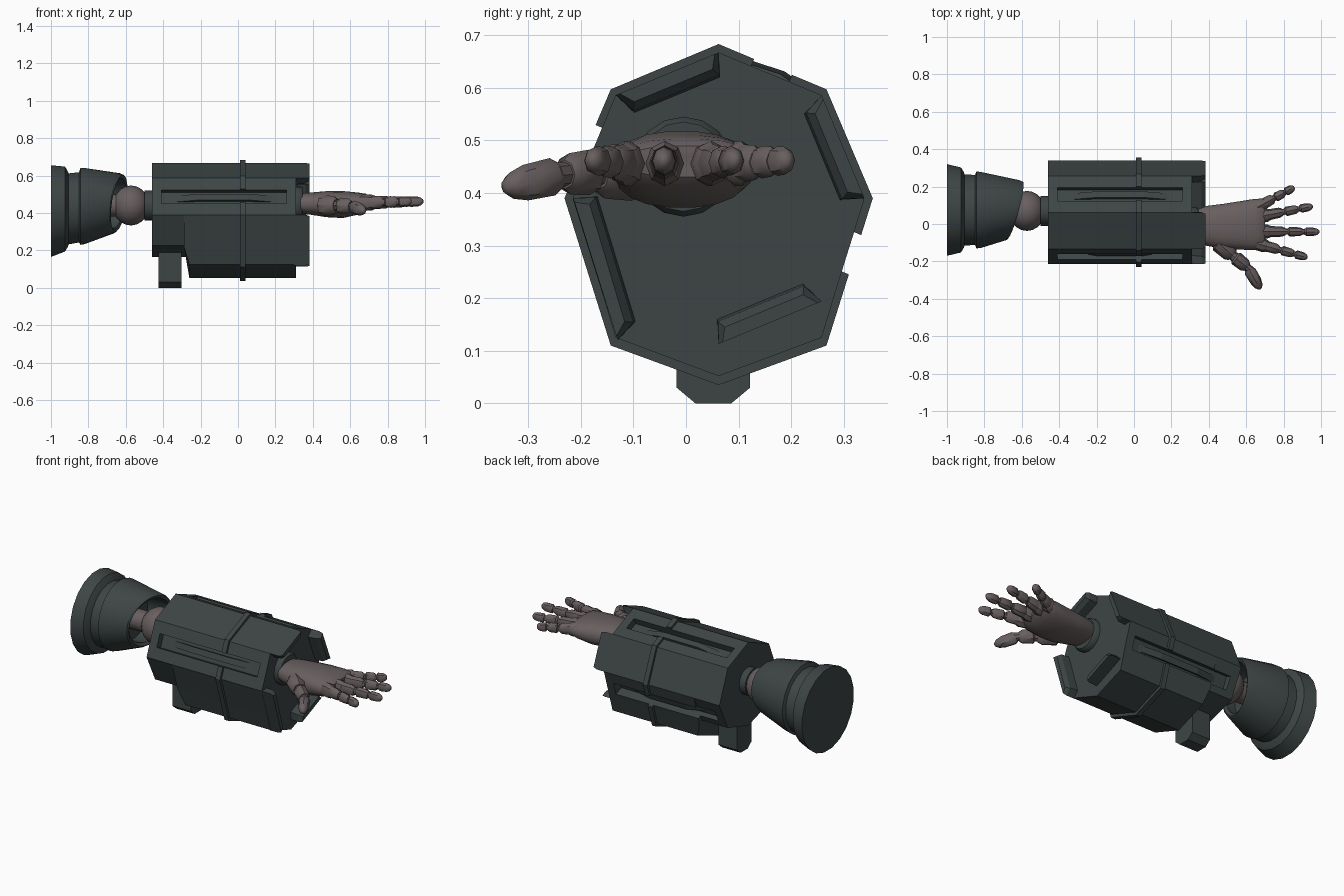
import bpy, bmesh
from math import sin, cos, pi, radians
from mathutils import Vector, Matrix

if "Cube" in bpy.data.objects:
    bpy.data.objects.remove(bpy.data.objects["Cube"])


def material(name, rgb):
    m = bpy.data.materials.new(name)
    m.diffuse_color = (*rgb, 1)
    m.use_nodes = True
    m.node_tree.nodes["Principled BSDF"].inputs["Base Color"].default_value = m.diffuse_color
    return m


ARMOR = material("dark_armor", (0.048, 0.06, 0.06))
SKIN = material("hand_grey", (0.14, 0.115, 0.115))
CY, CZ, R = 0.062, 0.39, 0.277          # casing axis and radius


def finish(name, bm, mat, smooth=None):
    bmesh.ops.recalc_face_normals(bm, faces=bm.faces)
    me = bpy.data.meshes.new(name)
    bm.to_mesh(me)
    bm.free()
    ob = bpy.data.objects.new(name, me)
    bpy.context.collection.objects.link(ob)
    me.materials.append(mat)
    if smooth:
        bpy.ops.object.select_all(action='DESELECT')
        ob.select_set(True)
        bpy.context.view_layer.objects.active = ob
        bpy.ops.object.shade_smooth_by_angle(angle=radians(smooth))
    return ob


def loft(name, rings, mat, smooth=None):
    """Skin a list of point rings and cap both ends."""
    bm = bmesh.new()
    vs = [[bm.verts.new(p) for p in r] for r in rings]
    n = len(vs[0])
    for a, b in zip(vs, vs[1:]):
        for i in range(n):
            bm.faces.new((a[i], a[(i + 1) % n], b[(i + 1) % n], b[i]))
    bm.faces.new(vs[0])
    bm.faces.new(vs[-1])
    return finish(name, bm, mat, smooth)


def prism(name, pts, x0, x1, mat=ARMOR):
    """Extrude a (y, z) profile along x; x0 may depend on z."""
    f = x0 if callable(x0) else (lambda z: x0)
    return loft(name, [[(f(z), y, z) for y, z in pts],
                       [(x1, y, z) for y, z in pts]], mat)


def ring(x, yc, ry, zc, rz, n, power=1.0):
    out = []
    for i in range(n):
        a = 2 * pi * (i + 0.5) / n
        c, s = cos(a), sin(a)
        out.append((x, yc + ry * abs(c) ** power * (1 if c > 0 else -1),
                    zc + rz * abs(s) ** power * (1 if s > 0 else -1)))
    return out


def limb(name, p0, p1, prof, n=8, flat=1.0, mat=SKIN):
    """Turned part along p0 -> p1 from (fraction, radius) pairs."""
    p0, p1 = Vector(p0), Vector(p1)
    d = (p1 - p0).normalized()
    side = d.cross(Vector((0, 0, 1))).normalized()
    up = side.cross(d)
    rings = [[p0.lerp(p1, t) + side * r * flat * cos(2 * pi * i / n) + up * r * sin(2 * pi * i / n)
              for i in range(n)] for t, r in prof]
    return loft(name, rings, mat, 40)


def mirrored(half):
    """Mirror a (dy, z) half profile, top to bottom, about the casing axis."""
    return [(CY + y, z) for y, z in half] + \
           [(CY - y, z) for y, z in reversed(half) if y > 0]


# Octagonal casing, lower housing and centre band
S = R * 0.7071
casing = prism("casing", mirrored([(0, CZ + R), (S, CZ + S), (R, CZ), (S, 0.225), (0, 0.165)]), -0.46, 0.31)
housing = prism("lower_housing",
                mirrored([(R, 0.388), (0.226, 0.225), (S, 0.125), (0, 0.052)]),
                lambda z: -0.29 if z > 0.2 else -0.26, 0.31)
band = prism("centre_band",
             mirrored([(0, 0.683), (0.205, 0.597), (0.293, 0.39), (0.205, 0.11), (0, 0.035)]), 0.01, 0.04)

# Long slots cut into three facets, each with a recessed handle
SLOTS = (67.5, -22.5, 157.5)
APO = R * cos(pi / 8)


def facet_matrix(deg):
    return Matrix.Translation((0, CY, CZ)) @ Matrix.Rotation(radians(deg), 4, 'X')


bm = bmesh.new()
for deg in SLOTS:
    m = facet_matrix(deg) @ Matrix.Translation((-0.075, APO + 0.02, 0)) @ Matrix.Diagonal((0.67, 0.12, 0.078, 1))
    bmesh.ops.create_cube(bm, size=1, matrix=m)
cutter = finish("slot_cutter", bm, ARMOR)
cutter.hide_render = True
cutter.display_type = 'WIRE'
for ob in (casing, housing, band):
    b = ob.modifiers.new("slots", 'BOOLEAN')
    b.object = cutter
    b.operation = 'DIFFERENCE'
    b.solver = 'EXACT'

for k, deg in enumerate(SLOTS):
    m = facet_matrix(deg)
    path = [(-0.36, APO - 0.045), (-0.2, APO - 0.01), (0.05, APO - 0.01), (0.21, APO - 0.045)]
    loft(f"recessed_handle_{k + 1}",
         [[m @ Vector((x, r + dr, t)) for dr, t in ((0, -0.02), (0, 0.015), (-0.02, 0.015), (-0.02, -0.02))]
          for x, r in path], ARMOR)

# Alternate facets carry tabs past the front face
for k, deg in enumerate((22.5, -67.5, 202.5, 112.5)):
    m = facet_matrix(deg)
    h = R * sin(pi / 8)
    lo = h + (0.07 if deg == 202.5 else 0)   # front tab runs down along the housing
    tilt = 0.024 if deg == 202.5 else 0

    def sec(x, depth, inset):
        return [m @ Vector((x, r, t)) for r, t in
                ((APO, -h + inset), (APO + tilt, lo - inset),
                 (APO + tilt - depth, lo - 0.02 - inset), (APO - depth, -h + 0.015 + inset))]
    loft(f"front_tab_{k + 1}", [sec(0.30, 0.045, 0), sec(0.36, 0.04, 0), sec(0.382, 0.025, 0.008)], ARMOR)

# Grip foot under the rear
prism("grip_foot", [(-0.018, 0.2), (-0.018, 0.03), (0.018, 0), (0.086, 0), (0.122, 0.03), (0.122, 0.2)], -0.425, -0.302)

# Rear neck, ball joint and flared shoulder cup with a slanted hollow mouth
AY, AZ = 0.07, 0.44
limb("rear_neck", (-0.5, AY, AZ), (-0.44, AY, AZ), [(0, 0.08), (1, 0.08)], 16, mat=ARMOR)
limb("ball_joint", (-0.67, AY, AZ), (-0.475, AY, AZ),
     [(0.5 - 0.5 * cos(pi * i / 10), max(0.107 * sin(pi * i / 10), 0.004)) for i in range(11)], 20)


def cup_ring(x, zc, r, slant):
    return [(px + slant * (0.04 * cos(2 * pi * (i + .5) / 20) + 0.02 * sin(2 * pi * (i + .5) / 20)), py, pz)
            for i, (px, py, pz) in enumerate(ring(x, 0.075, r, zc, r, 20))]


loft("shoulder_cup", [cup_ring(*c) for c in (
    (-1, 0.41, 0.248, 0), (-0.925, 0.421, 0.23, 0), (-0.91, 0.42, 0.205, 0), (-0.905, 0.422, 0.192, 0),
    (-0.85, 0.43, 0.19, 0), (-0.842, 0.435, 0.208, 0), (-0.82, 0.437, 0.206, 0), (-0.65, 0.452, 0.162, 0.8),
    (-0.635, 0.452, 0.152, 1), (-0.645, 0.452, 0.135, 1), (-0.75, 0.447, 0.135, 0))], ARMOR, 30)
limb("shoulder_pin", (-0.78, AY, AZ), (-0.6, AY, AZ), [(0, 0.06), (1, 0.06)], 12)

# Wrist and palm
limb("wrist_collar", (0.3, -0.005, 0.45), (0.345, -0.005, 0.45), [(0, 0.095), (0.7, 0.095), (1, 0.085)], 16, mat=ARMOR)
loft("palm", [ring(*p, 20, 0.85) for p in (
    (0.30, -0.01, 0.075, 0.45, 0.05), (0.39, -0.01, 0.108, 0.45, 0.06), (0.47, -0.012, 0.12, 0.447, 0.07),
    (0.56, -0.008, 0.13, 0.445, 0.073), (0.64, -0.003, 0.138, 0.45, 0.06), (0.685, 0, 0.135, 0.458, 0.045),
    (0.70, 0, 0.115, 0.46, 0.03))], SKIN, 40)

# Fingers: knuckle, three segments and a thin core through the gaps
SEG = [(0, 0.7), (0.12, 1), (0.8, 0.92), (1, 0.65)]
TIP = [(0, 0.7), (0.12, 1), (0.6, 0.95), (0.85, 0.7), (0.97, 0.35), (1, 0.1)]


def finger(name, pts, radii, flat):
    for i, (a, b) in enumerate(zip(pts, pts[1:])):
        a, b = Vector(a), Vector(b)
        last = i == len(pts) - 2
        limb(f"{name}_segment_{i + 1}", a.lerp(b, 0.05), b if last else a.lerp(b, 0.93),
             [(t, r * radii[i]) for t, r in (TIP if last else SEG)], 8, flat)
        if not last:
            limb(f"{name}_joint_{i + 1}", a.lerp(b, 0.6), a.lerp(b, 1.25),
                 [(0, radii[i] * 0.55), (1, radii[i] * 0.55)], 8, flat)


for name, (bx, by), (tx, ty) in (("index", (0.66, 0.09), (0.858, 0.197)), ("middle", (0.67, 0.04), (0.957, 0.095)),
                                 ("ring", (0.67, -0.04), (0.992, -0.042)), ("little", (0.66, -0.105), (0.928, -0.18))):
    a, b = Vector((bx, by, 0.455)), Vector((tx, ty, 0.462))
    limb(name + "_knuckle", a, a.lerp(b, 0.2), [(0, 0.042), (0.7, 0.043), (1, 0.034)], 8, 0.85)
    finger(name + "_finger", [a.lerp(b, t) for t in (0.12, 0.46, 0.74, 1)], (0.036, 0.031, 0.028), 0.82)

# Thumb
finger("thumb", [(0.44, -0.09, 0.44), (0.535, -0.175, 0.44), (0.61, -0.235, 0.435), (0.677, -0.348, 0.41)],
       (0.055, 0.043, 0.036), 0.9)
